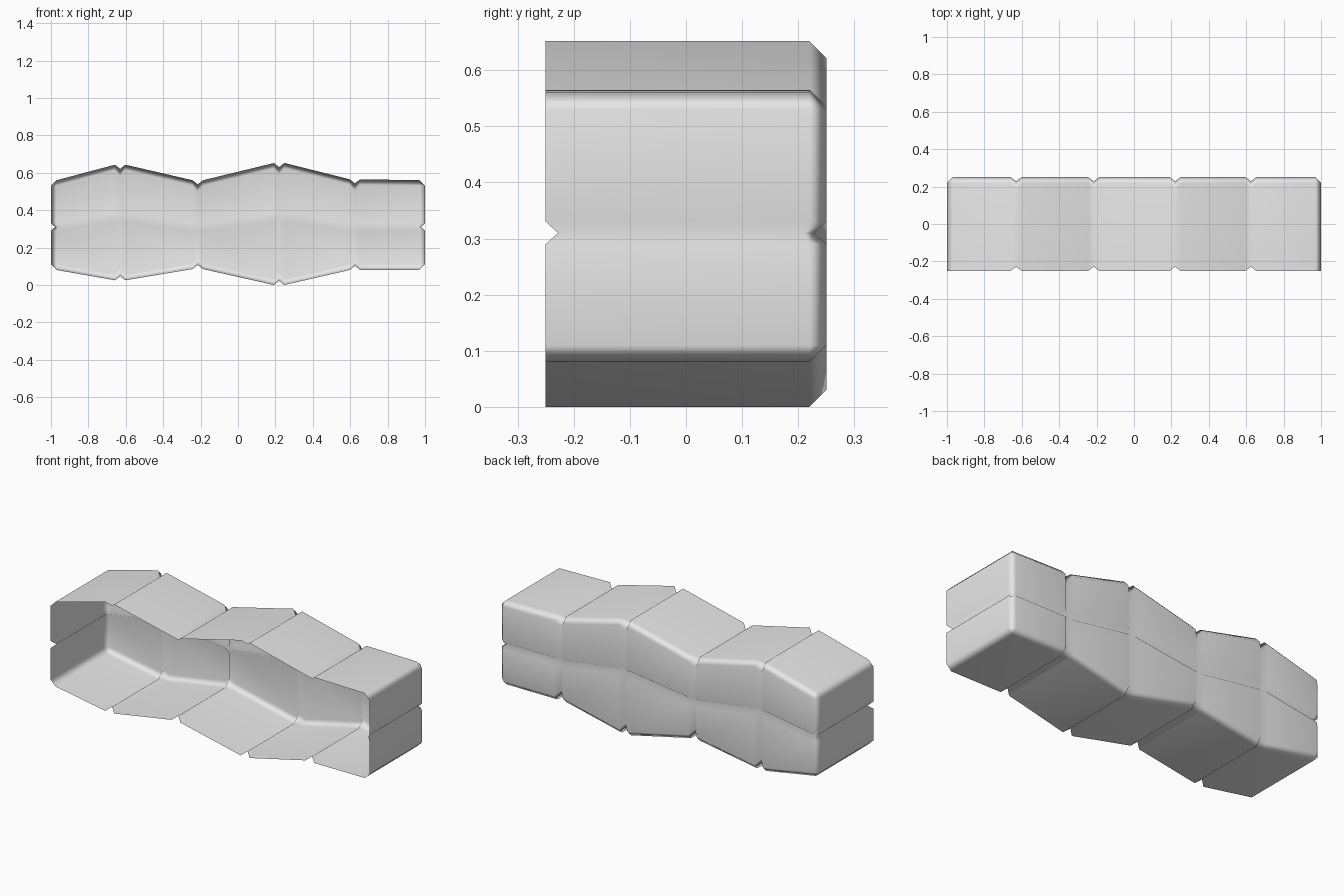
import bpy, bmesh

cube = bpy.data.objects.get("Cube")
if cube:
    bpy.data.objects.remove(cube, do_unlink=True)

HALF_Y = 0.25     # half depth
CHAMFER = 0.03    # edge chamfer
GROOVE = 0.028    # half width of upright seams
SLIT = 0.02       # half width of the horizontal seam
DEPTH = 0.022     # seam depth

# Seam stations: x, top, middle, bottom
LEFT_END = (-1, 0.56, 0.31, 0.08)
RIGHT_END = (1, 0.56, 0.31, 0.08)
SEAMS = [(-0.63, 0.643, 0.36, 0.025), (-0.215, 0.56, 0.31, 0.085),
         (0.22, 0.652, 0.36, 0.0), (0.625, 0.565, 0.31, 0.08)]


def section(x, top, mid, bottom, inset=0.0, mid_x=None):
    """Open C-shaped cross-section from the top rim round the back to the bottom rim."""
    back = HALF_Y - inset
    tuck = CHAMFER + 0.4 * inset
    front = inset - HALF_Y
    t, b = top - inset, bottom + inset
    return [(x, front, t), (x, back - tuck, t), (x, back, t - tuck),
            (x, back, mid + SLIT),
            (x if mid_x is None else mid_x, HALF_Y - DEPTH, mid),
            (x, back, mid - SLIT),
            (x, back, b + tuck), (x, back - tuck, b), (x, front, b)]


def end_sections(end):
    """Chamfer section and cap outline at one end."""
    x, top, mid, bottom = end
    s = 1 if x > 0 else -1
    edge = section(x - s * CHAMFER, top, mid, bottom, 0, x - s * (CHAMFER + 0.01))
    y, t, b = HALF_Y - CHAMFER, top - CHAMFER, bottom + CHAMFER
    cap = [(x, -HALF_Y, t), (x, y, t), (x, y, t), (x, y, mid + SLIT),
           (x - s * DEPTH, y - 0.01, mid),
           (x, y, mid - SLIT), (x, y, b), (x, y, b), (x, -HALF_Y, b)]
    rim = [cap[0], (x, -HALF_Y, mid + SLIT), (x - s * DEPTH, DEPTH - HALF_Y, mid),
           (x, -HALF_Y, mid - SLIT), cap[-1]]
    return edge, cap, rim


# Sections along the length
left_edge, left_cap, left_rim = end_sections(LEFT_END)
right_edge, right_cap, right_rim = end_sections(RIGHT_END)
sections = [left_cap, left_edge]
for x, top, mid, bottom in SEAMS:
    sections.append(section(x - GROOVE, top, mid, bottom))
    sections.append(section(x, top, mid, bottom, DEPTH))
    sections.append(section(x + GROOVE, top, mid, bottom))
sections += [right_edge, right_cap]

bm = bmesh.new()


def bridge(row_a, row_b):
    for i in range(len(row_a) - 1):
        bm.faces.new((row_a[i], row_a[i + 1], row_b[i + 1], row_b[i]))


def make_row(points):
    return [bm.verts.new(p) for p in points]


# Top, back and bottom skin
rows = [make_row(s) for s in sections]
for a, b in zip(rows, rows[1:]):
    bridge(a, b)

# End caps
bridge(make_row(left_rim), rows[0][2:7])
bridge(rows[-1][2:7], make_row(right_rim))

bmesh.ops.remove_doubles(bm, verts=bm.verts, dist=0.0005)
bmesh.ops.recalc_face_normals(bm, faces=bm.faces)
bm.normal_update()
if sum(f.normal.y * f.calc_area() for f in bm.faces) < 0:
    bmesh.ops.reverse_faces(bm, faces=bm.faces)
for f in bm.faces:
    f.smooth = True

mesh = bpy.data.meshes.new("block_shell")
bm.to_mesh(mesh)
bm.free()

# Plain grey
grey = bpy.data.materials.new("light_grey")
grey.use_nodes = True
colour = (0.8, 0.8, 0.8, 1)
grey.diffuse_color = colour
grey.node_tree.nodes["Principled BSDF"].inputs["Base Color"].default_value = colour
mesh.materials.append(grey)

shell = bpy.data.objects.new("block_shell", mesh)
bpy.context.scene.collection.objects.link(shell)
weighted = shell.modifiers.new("weighted_normals", 'WEIGHTED_NORMAL')
weighted.mode = 'FACE_AREA'
